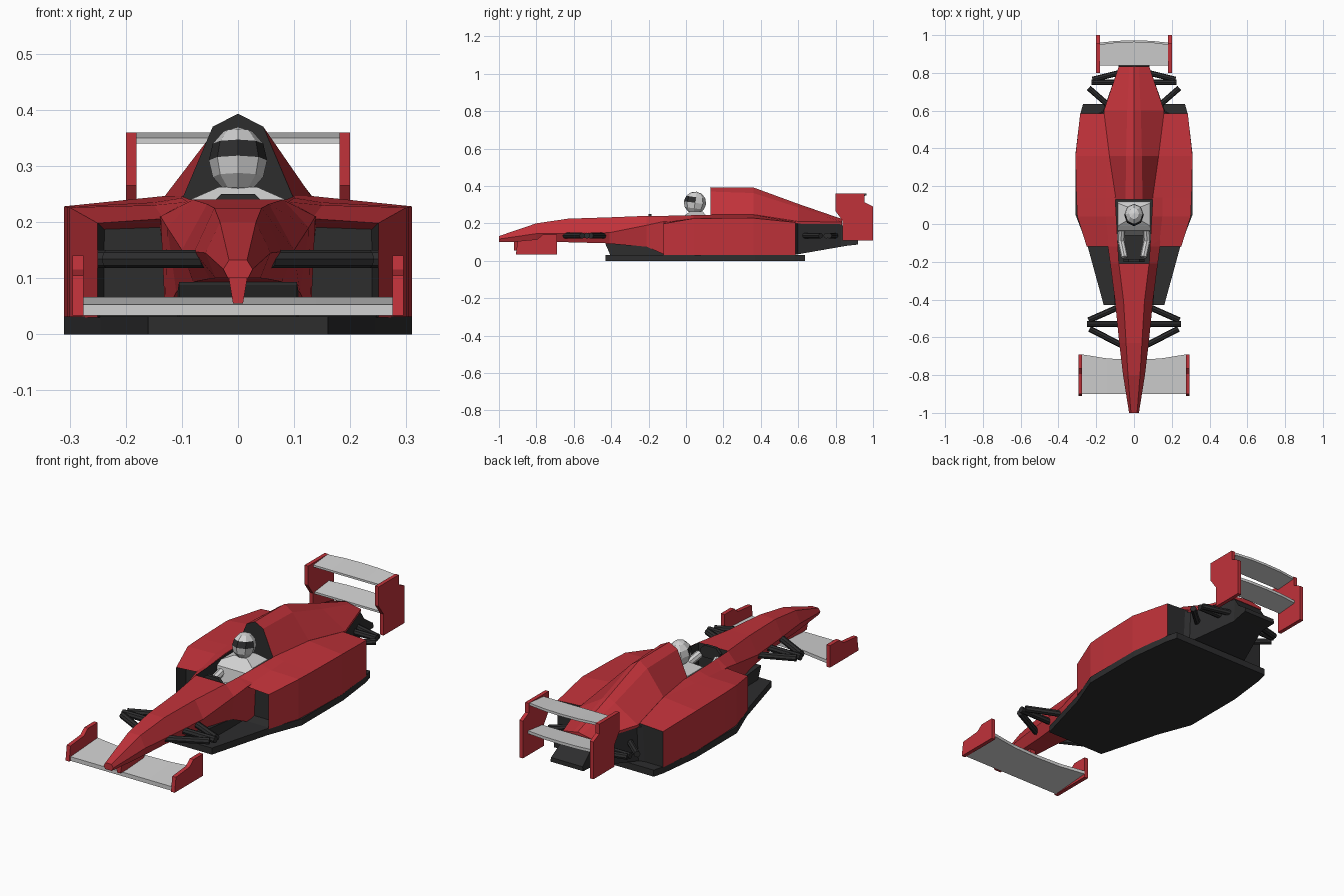
import bpy, bmesh, math
from mathutils import Vector, Matrix

if "Cube" in bpy.data.objects:
    bpy.data.objects.remove(bpy.data.objects["Cube"])


def material(name, rgb):
    m = bpy.data.materials.new(name)
    m.diffuse_color = (*rgb, 1)
    m.use_nodes = True
    m.node_tree.nodes["Principled BSDF"].inputs["Base Color"].default_value = m.diffuse_color
    return m


RED = material("red paint", (0.53, 0.032, 0.042))
DARK = material("dark carbon", (0.026, 0.026, 0.027))
PALE = material("pale grey", (0.64, 0.64, 0.64))


def finish(name, bm, mats, rule=None, mirror=False):
    bmesh.ops.recalc_face_normals(bm, faces=bm.faces)
    bm.normal_update()
    if rule:
        for f in bm.faces:
            f.material_index = int(rule(f.calc_center_median(), f.normal))
    me = bpy.data.meshes.new(name)
    bm.to_mesh(me)
    bm.free()
    for m in mats:
        me.materials.append(m)
    ob = bpy.data.objects.new(name, me)
    bpy.context.collection.objects.link(ob)
    if mirror:
        ob.modifiers.new("mirror", 'MIRROR').use_mirror_merge = False
    return ob


def loft_bm(rings):
    bm = bmesh.new()
    vs = [[bm.verts.new(p) for p in r] for r in rings]
    n = len(vs[0])
    for a, b in zip(vs, vs[1:]):
        for i in range(n):
            j = (i + 1) % n
            bm.faces.new((a[i], a[j], b[j], b[i]))
    caps = [bm.faces.new(vs[0]), bm.faces.new(vs[-1])]
    return bm, caps


def loft(name, rings, mats, rule=None, mirror=False):
    return finish(name, loft_bm(rings)[0], mats, rule, mirror)


def sym(y, half):
    """Closed ring at y from right-half (x, z) points, top to bottom."""
    right = [(x, y, z) for x, z in half]
    return right + [(-x, y, z) for x, y, z in reversed(right) if x > 0]


def plate(name, outline, x0, x1, mat):
    loft(name, [[(x, y, z) for y, z in outline] for x in (x0, x1)], [mat], mirror=True)


def rods(name, pairs, r, mat):
    """Eight-sided bars, mirrored to both sides."""
    bm = bmesh.new()
    for p, q in pairs:
        p, q = Vector(p), Vector(q)
        d = q - p
        m = Matrix.Translation((p + q) / 2) @ d.to_track_quat('Z', 'Y').to_matrix().to_4x4()
        bmesh.ops.create_cone(bm, cap_ends=True, segments=8, radius1=r, radius2=r,
                              depth=d.length, matrix=m)
    finish(name, bm, [mat], mirror=True)


# Floor plate
half = [(.16, -.43), (.245, -.12), (.31, .05), (.31, .37), (.285, .58), (.27, .635)]
outline = half + [(-x, y) for x, y in reversed(half)]
loft("floor", [[(x, y, z) for x, y in outline] for z in (0, .032)], [DARK])

# Nose and front of the tub; the rear cap is the dark cockpit bulkhead
nose = [(-1.0, .016, .132, .026, .116, .018, .10),
        (-.8, .032, .20, .058, .145, .04, .10),
        (-.63, .042, .225, .078, .147, .05, .099),
        (-.41, .055, .232, .10, .150, .08, .093),
        (-.21, .08, .24, .126, .19, .11, .075)]
loft("nose", [sym(y, [(a, b), (c, d), (e, f)]) for y, a, b, c, d, e, f in nose],
     [RED, DARK], lambda c, n: n.y > .9)

# Cockpit walls, dark on the inside
walls = [(-.21, .08, .24, .126, .19, .11, .075),
         (-.12, .085, .24, .138, .21, .13, .035),
         (.15, .10, .246, .15, .21, .13, .035)]
loft("cockpit_wall",
     [[(a, y, b), (c, y, d), (e, y, f), (a, y, f)] for y, a, b, c, d, e, f in walls],
     [RED, DARK], lambda c, n: n.x < -.9, True)

# Keel under the tub, also the cockpit floor
loft("keel", [sym(-.43, [(.105, .093), (.105, .088)]), sym(-.40, [(.105, .093), (.105, .02)]),
              sym(-.21, [(.108, .075), (.108, .02)]), sym(.2, [(.105, .075), (.105, .02)])], [DARK])

# Side pods with recessed dark inlets and dark rear faces
pods = [(-.12, .09, .236, .132, .206, .25, .198),
        (.04, .10, .243, .15, .230, .30, .226),
        (.14, .10, .246, .15, .235, .305, .227),
        (.36, .05, .25, .135, .246, .31, .228),
        (.585, .05, .22, .16, .212, .285, .205)]
bm, caps = loft_bm([[(a, y, b), (c, y, d), (e, y, f), (e, y, .03), (a, y, .03)]
                    for y, a, b, c, d, e, f in pods])
bmesh.ops.recalc_face_normals(bm, faces=bm.faces)
bmesh.ops.inset_region(bm, faces=[caps[0]], thickness=.016)
for v in caps[0].verts:
    v.co.y += .06
finish("side_pod", bm, [RED, DARK],
       lambda c, n: abs(n.y) > .9 or (c.y < -.05 and c.y > -.119 and .1 < c.x < .245 and c.z < .19), True)

# Engine cover with dark air intake front
cover = [(.13, .10, .24, .045, .37, .393), (.36, .13, .247, .042, .362, .392),
         (.60, .16, .21, .036, .285, .304), (.835, .08, .207, .025, .217, .223)]
loft("engine_cover",
     [sym(y, [(0, t), (c, d), (a, b), (a, b - .03 if y < .5 else b - .012)])
      for y, a, b, c, d, t in cover],
     [RED, DARK], lambda c, n: n.y < -.9)

# Dark gearbox and diffuser under the tail
tail = [(.57, .20, .203, .03), (.60, .155, .198, .035), (.83, .078, .198, .075),
        (.86, .08, .15, .08), (.92, .085, .108, .087)]
loft("gearbox", [sym(y, [(w, t), (w * 1.05, b)]) for y, w, t, b in tail], [DARK])


# Wings
def wing(name, half_w, y0, y_end, y_mid, z):
    xs = [-half_w, -half_w * .5, 0, half_w * .5, half_w]
    ys = [y_end, y_mid * .8 + y_end * .2, y_mid, y_mid * .8 + y_end * .2, y_end]
    loft(name, [[(x, y0, z[0]), (x, y0, z[1]), (x, y, z[2]), (x, y, z[3])]
                for x, y in zip(xs, ys)], [PALE])


wing("front_wing", .278, -.90, -.69, -.718, (.033, .053, .066, .05))
wing("rear_wing_upper", .182, .84, .95, .965, (.34, .35, .36, .348))
wing("rear_wing_lower", .182, .85, .96, .972, (.205, .215, .228, .214))

# Wing end plates
plate("front_end_plate", [(-.91, .033), (-.69, .033), (-.69, .14), (-.765, .14), (-.795, .115),
                          (-.90, .105)], .275, .295, RED)
plate("rear_end_plate", [(.80, .36), (.955, .36), (.955, .312), (1.0, .29), (1.0, .108),
                         (.838, .108), (.838, .212), (.80, .265)], .181, .20, RED)

# Strut joining the nose to the front wing
loft("nose_strut", [[(x * w, y, z) for x, y in ((-1, -.92), (1, -.92), (1, -.74), (-1, -.74))]
                    for w, z in ((.019, .115), (.009, .055))], [RED])

# Suspension arms
rods("front_suspension", [((.05, -.53, .134), (.25, -.53, .134)),
                          ((.24, -.51, .134), (.07, -.435, .134)),
                          ((.235, -.555, .134), (.06, -.645, .134))], .016, DARK)
rods("rear_suspension", [((.24, .72, .134), (.12, .615, .134)),
                         ((.225, .75, .134), (.05, .75, .134)),
                         ((.22, .765, .134), (.06, .805, .134))], .015, DARK)

# Driver helmet with dark visor
bm = bmesh.new()
bmesh.ops.create_uvsphere(bm, u_segments=8, v_segments=6, radius=1)
bm.transform(Matrix.Translation((0, .048, .31)) @ Matrix.Rotation(math.radians(-8), 4, 'X')
             @ Matrix.Diagonal((.052, .06, .06, 1)))
finish("helmet", bm, [PALE, DARK], lambda c, n: .306 < c.z < .34 and c.y < .045)

# Driver torso and arms
loft("driver_torso", [[(x * w, y0 if k < 2 else y1, z) for k, x in enumerate((-1, 1, 1, -1))]
                      for w, y0, y1, z in ((.07, -.06, .12, .08), (.088, -.035, .12, .22),
                                           (.085, -.01, .11, .24), (.035, .02, .09, .262))], [PALE])
rods("driver_arm", [((.066, .01, .205), (.068, -.09, .175)),
                    ((.068, -.09, .175), (.05, -.175, .205))], .019, PALE)

# Steering wheel
loft("steering_wheel", [[(x, y, z) for x, z in ((-.05, .19), (.05, .19), (.055, .225), (.03, .25),
                                                (-.03, .25), (-.055, .225))]
                        for y in (-.2, -.185)], [DARK])
